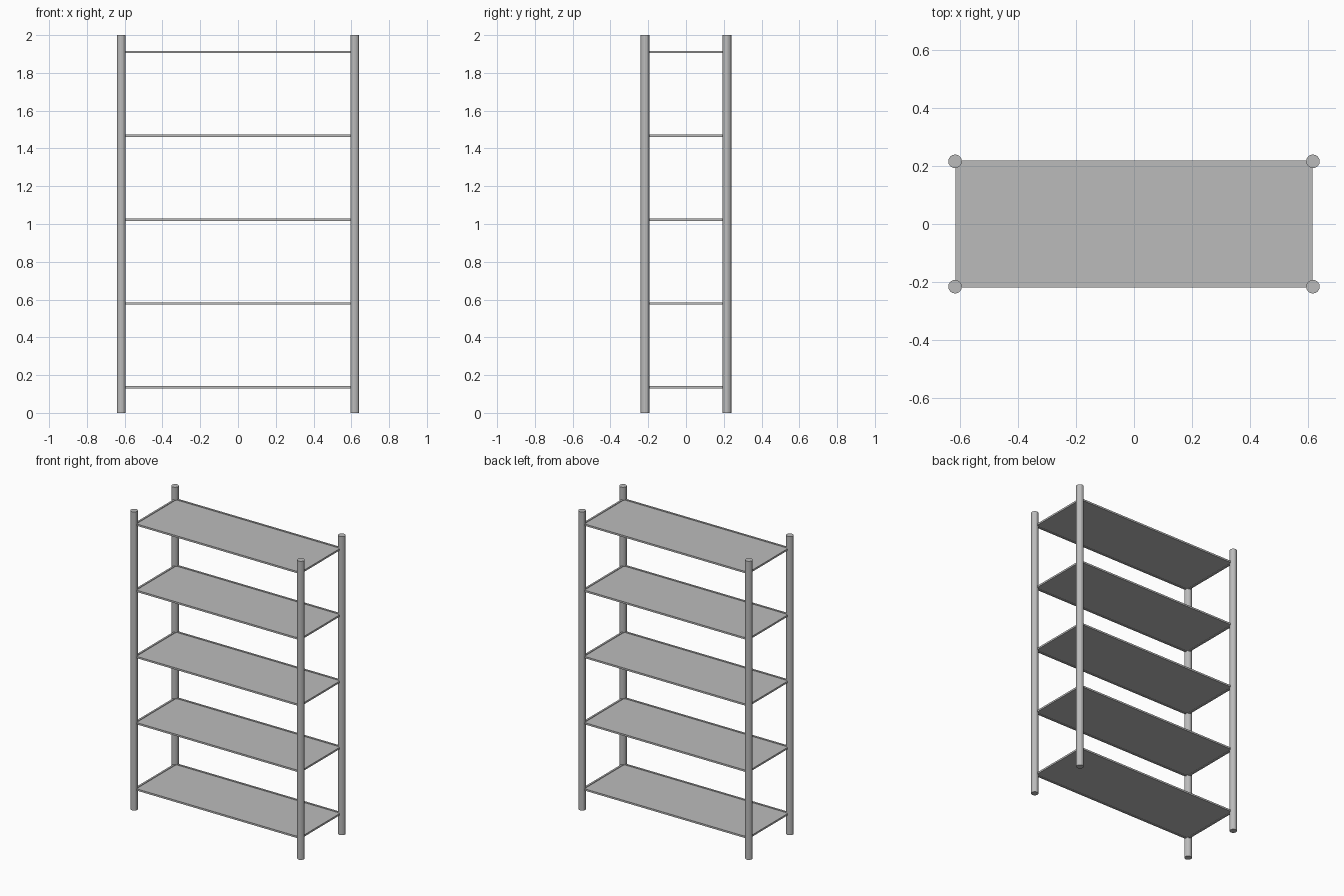
import bpy
import bmesh

# Remove the default cube
if "Cube" in bpy.data.objects:
    bpy.data.objects.remove(bpy.data.objects["Cube"], do_unlink=True)

HALF_X, HALF_Y = 0.618, 0.2165     # post centres
POST_R = 0.0235
SHELF_X, SHELF_Y = 0.616, 0.22     # shelf half sizes
RIM = 0.018
RIM_H, PANEL_H = 0.012, 0.005
FIRST, STEP, COUNT = 0.136, 0.4435, 5

# Grey metal
steel = bpy.data.materials.new("grey_steel")
steel.use_nodes = True
colour = (0.5, 0.5, 0.5, 1)
steel.diffuse_color = colour
steel.node_tree.nodes["Principled BSDF"].inputs["Base Color"].default_value = colour


def post(name, x, y):
    bpy.ops.mesh.primitive_cylinder_add(vertices=16, radius=POST_R, depth=2, location=(x, y, 1))
    ob = bpy.context.object
    ob.name = name
    ob.data.materials.append(steel)


def shelf(name, z):
    # Slab whose top and bottom are inset and sunk, leaving a raised rim
    bm = bmesh.new()
    bmesh.ops.create_cube(bm, size=1)
    bmesh.ops.scale(bm, verts=bm.verts, vec=(2 * SHELF_X, 2 * SHELF_Y, RIM_H))
    sink = (RIM_H - PANEL_H) / 2
    bm.normal_update()
    for face in [f for f in bm.faces if abs(f.normal.z) > 0.9]:
        direction = face.normal.z
        bmesh.ops.inset_region(bm, faces=[face], thickness=RIM)
        panel = bmesh.ops.extrude_discrete_faces(bm, faces=[face])["faces"][0]
        # Join the sunk panel to the rim with inner walls
        bmesh.ops.translate(bm, verts=panel.verts, vec=(0, 0, -direction * sink))
    bm.normal_update()
    mesh = bpy.data.meshes.new(name)
    bm.to_mesh(mesh)
    bm.free()
    mesh.materials.append(steel)
    ob = bpy.data.objects.new(name, mesh)
    ob.location.z = z
    bpy.context.collection.objects.link(ob)


# Four corner posts
for side, x in (("left", HALF_X), ("right", -HALF_X)):
    for end, y in (("front", -HALF_Y), ("back", HALF_Y)):
        post(f"{end}_{side}_post", x, y)

# Evenly spaced shelves
for i in range(COUNT):
    shelf(f"shelf_{i + 1}", FIRST + i * STEP)
